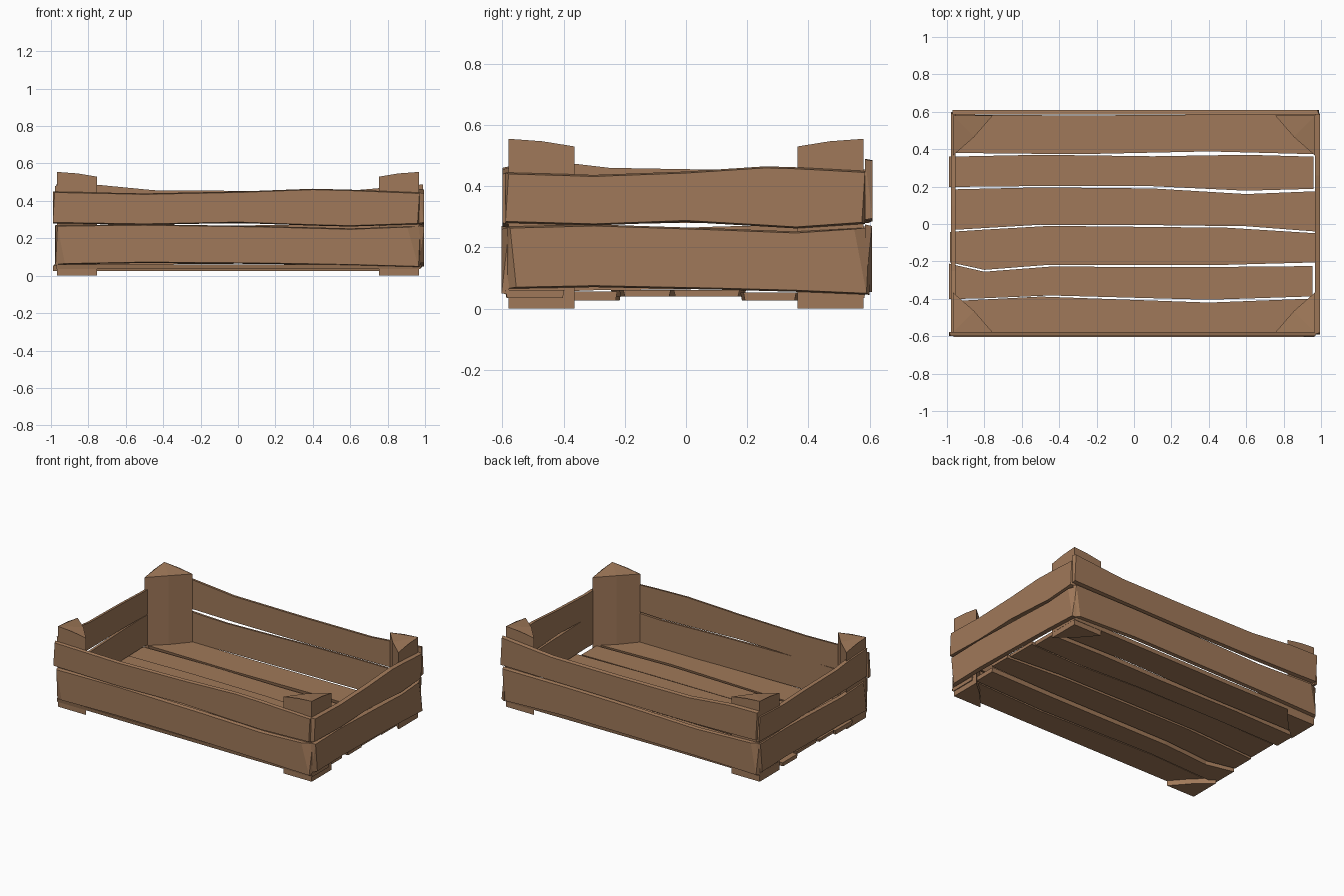
import bpy, bmesh

wood = bpy.data.materials.new("brown wood")
wood.diffuse_color = (0.35, 0.19, 0.10, 1)


def finish(name, bm):
    bmesh.ops.recalc_face_normals(bm, faces=bm.faces)
    me = bpy.data.meshes.new(name)
    bm.to_mesh(me)
    bm.free()
    me.materials.append(wood)
    ob = bpy.data.objects.new(name, me)
    bpy.context.collection.objects.link(ob)
    return ob


def board(name, stations, inner, outer, place, chips=(0, 0, 0, 0)):
    """Uneven plank: stations are (along, low edge, high edge).
    chips cut the outer face: start low, start high, end low, end high."""
    bm = bmesh.new()
    rings = []
    last = len(stations) - 1
    for i, (s, lo, hi) in enumerate(stations):
        cl = chips[0] if i == 0 else -chips[2] if i == last else 0
        ch = chips[1] if i == 0 else -chips[3] if i == last else 0
        pts = [(s, lo, inner), (s, hi, inner),
               (s + ch, hi - 0.005, outer), (s + cl, lo + 0.005, outer)]
        rings.append([bm.verts.new(place(*p)) for p in pts])
    for a, b in zip(rings, rings[1:]):
        for k in range(4):
            n = (k + 1) % 4
            bm.faces.new((a[k], a[n], b[n], b[k]))
    bm.faces.new(rings[0])
    bm.faces.new(rings[-1])
    bmesh.ops.triangulate(bm, faces=bm.faces)
    return finish(name, bm)


def along_x(s, w, t):
    return (s, t, w)


def along_y(s, w, t):
    return (t, s, w)


def flat(s, w, t):
    return (s, w, t)


# Long side boards
board("front_upper_board", [(-.99, .28, .45), (-.5, .272, .44), (0, .282, .45),
      (.4, .268, .465), (.6, .263, .46), (.97, .275, .445)],
      -.578, -.6, along_x, (.0, .01, .01, .0))
board("front_lower_board", [(-.975, .06, .27), (-.5, .068, .275), (.15, .063, .265),
      (.6, .055, .253), (.975, .045, .265)],
      -.578, -.603, along_x, (.05, .01, .01, .07))
board("back_upper_board", [(-.97, .29, .49), (-.76, .285, .487), (-.45, .28, .457),
      (.1, .28, .453), (.6, .285, .455), (.99, .29, .488)],
      .585, .61, along_x, (.01, 0, 0, .01))
board("back_lower_board", [(-.97, .05, .27), (-.5, .06, .255), (.1, .065, .27),
      (.5, .068, .275), (.985, .05, .275)],
      .585, .608, along_x, (.01, .05, .04, .01))

# Short end boards
board("right_upper_board", [(-.59, .28, .445), (-.3, .272, .437), (0, .283, .448),
      (.26, .268, .465), (.36, .262, .462), (.585, .277, .45)],
      .968, .995, along_y, (0, .01, .01, 0))
board("right_lower_board", [(-.585, .065, .268), (-.3, .07, .275), (.1, .062, .262),
      (.36, .055, .252), (.6, .045, .265)],
      .968, .995, along_y, (.03, .01, .01, .05))
board("left_upper_board", [(-.58, .285, .485), (-.36, .28, .473), (-.25, .278, .46),
      (.1, .28, .454), (.35, .275, .445), (.6, .28, .455)],
      -.955, -.978, along_y, (.01, 0, 0, .01))
board("left_lower_board", [(-.58, .05, .265), (-.3, .06, .253), (.1, .064, .268),
      (.3, .068, .273), (.595, .06, .268)],
      -.955, -.978, along_y, (.01, .04, .03, .01))

# Floor slats
slats = [
    [(-.97, -.59, -.412), (-.5, -.59, -.388), (.4, -.592, -.42), (.975, -.59, -.398)],
    [(-.99, -.402, -.212), (-.8, -.397, -.255), (-.45, -.382, -.228),
     (.4, -.405, -.23), (.955, -.387, -.225)],
    [(-.985, -.205, -.042), (-.8, -.245, -.03), (-.45, -.218, -.01),
     (.5, -.218, -.02), (.98, -.205, -.05)],
    [(-.975, -.032, .185), (-.5, -.004, .196), (.1, -.006, .19),
     (.6, -.012, .16), (.97, -.04, .175)],
    [(-.99, .198, .36), (-.5, .203, .37), (.1, .202, .362), (.6, .178, .37), (.96, .188, .36)],
    [(-.97, .38, .585), (-.3, .373, .58), (.4, .388, .585), (.97, .373, .588)],
]
heights = [(.06, .035), (.055, .026), (.06, .04), (.06, .04), (.052, .026), (.06, .035)]
for i, (pts, (top, bottom)) in enumerate(zip(slats, heights)):
    board(f"floor_slat_{i + 1}", pts, top, bottom, flat)

# Triangular corner posts, with a slightly rounded inner face and a sloped top
profile = [(.969, .58, .555), (.86, .58, .547), (.755, .58, .53), (.855, .465, .535),
           (.969, .365, .53), (.969, .47, .547)]
for sx, side in ((-1, "left"), (1, "right")):
    for sy, end in ((-1, "front"), (1, "back")):
        bm = bmesh.new()
        low = [bm.verts.new((x * sx, y * sy, 0)) for x, y, z in profile]
        high = [bm.verts.new((x * sx, y * sy, z)) for x, y, z in profile]
        n = len(profile)
        for k in range(n):
            m = (k + 1) % n
            bm.faces.new((low[k], low[m], high[m], high[k]))
        bm.faces.new(low)
        # fan the top from the outer corner down to the inner face
        for k in range(1, n - 1):
            bm.faces.new((high[0], high[k], high[k + 1]))
        finish(f"{end}_{side}_corner_post", bm)
